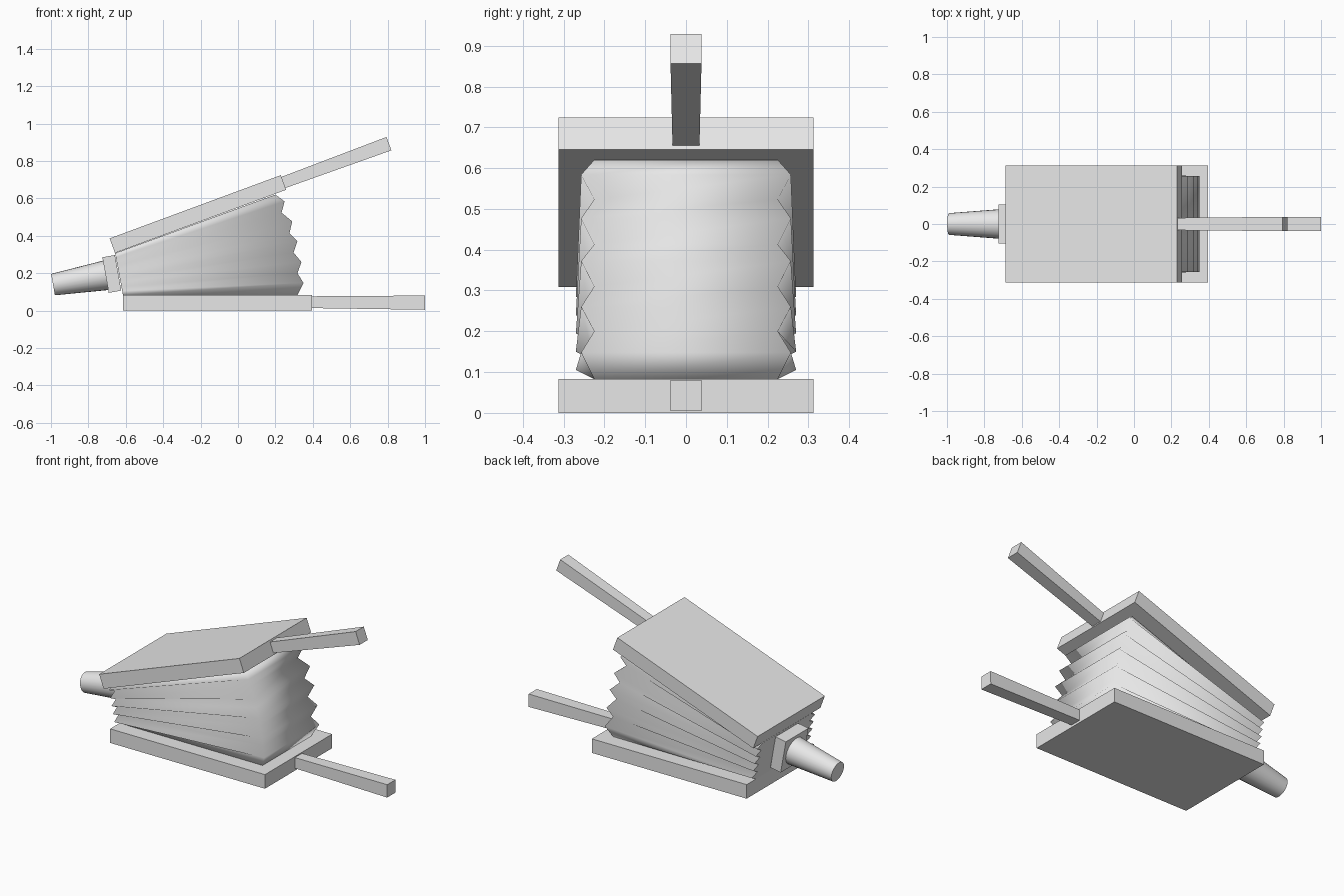
import bpy
import bmesh
from math import radians
from mathutils import Vector, Matrix

cube = bpy.data.objects.get("Cube")
if cube:
    bpy.data.objects.remove(cube, do_unlink=True)

# Single plain grey material
grey = bpy.data.materials.new("plain_grey")
grey.use_nodes = True
grey.diffuse_color = (0.8, 0.8, 0.8, 1)
grey.node_tree.nodes["Principled BSDF"].inputs["Base Color"].default_value = (0.8, 0.8, 0.8, 1)


def finish(name, bm):
    """Turn a bmesh into a named, coloured object."""
    bmesh.ops.recalc_face_normals(bm, faces=bm.faces)
    mesh = bpy.data.meshes.new(name)
    bm.to_mesh(mesh)
    bm.free()
    mesh.materials.append(grey)
    obj = bpy.data.objects.new(name, mesh)
    bpy.context.collection.objects.link(obj)
    return obj


def bar(name, start, end, start_size, end_size):
    """Straight, optionally tapered bar in the xz plane; sizes are (width, height)."""
    a, b = Vector((start[0], 0, start[1])), Vector((end[0], 0, end[1]))
    along = (b - a).normalized()
    side = Vector((0, 1, 0))
    up = along.cross(side)
    bm = bmesh.new()
    for centre, (w, h) in ((a, start_size), (b, end_size)):
        for sy in (-1, 1):
            for sz in (-1, 1):
                bm.verts.new(centre + side * sy * w / 2 + up * sz * h / 2)
    bmesh.ops.convex_hull(bm, input=bm.verts)
    bmesh.ops.dissolve_limit(bm, angle_limit=radians(1), verts=bm.verts, edges=bm.edges)
    return finish(name, bm)


# Boards and handles
board = (0.626, 0.083)
grip_root, grip_end = (0.066, 0.063), (0.076, 0.076)
bar("bottom_board", (-0.615, 0.0415), (0.395, 0.0415), board, board)
bar("bottom_handle", (0.39, 0.045), (1.0, 0.0425), grip_root, grip_end)
bar("top_board", (-0.672, 0.347), (0.243, 0.685), board, board)
bar("top_handle", (0.24, 0.684), (0.807, 0.8925), grip_root, grip_end)

# Nozzle block and tapered nozzle
block = (0.21, 0.193)
bar("nozzle_block", (-0.708, 0.19), (-0.641, 0.202), block, block)

tip, root = Vector((-0.989, 0, 0.139)), Vector((-0.705, 0, 0.189))
axis = root - tip
bm = bmesh.new()
bmesh.ops.create_cone(
    bm, cap_ends=True, segments=24, radius1=0.058, radius2=0.08, depth=axis.length,
    matrix=Matrix.Translation((tip + root) / 2) @ axis.to_track_quat("Z", "Y").to_matrix().to_4x4())
for f in bm.faces:
    f.smooth = len(f.verts) == 4
finish("nozzle", bm)

# Pleated leather: rings fan out from the hinge wall, alternating valley and peak
free_edge = [(0.318, 0.083), (0.35, 0.148), (0.318, 0.2), (0.339, 0.26), (0.297, 0.31),
             (0.318, 0.372), (0.275, 0.413), (0.29, 0.477), (0.233, 0.523), (0.249, 0.584),
             (0.2, 0.62)]
hinge_low, hinge_high = Vector((-0.615, 0, 0.083)), Vector((-0.657, 0, 0.307))
bm = bmesh.new()
rings = []
for i, (x, z) in enumerate(free_edge):
    hinge = hinge_low.lerp(hinge_high, i / (len(free_edge) - 1))
    hinge_w, free_w = (0.27, 0.257) if i % 2 else (0.225, 0.225)
    rings.append([bm.verts.new(p) for p in (
        (hinge.x, -hinge_w, hinge.z), (x, -free_w, z),
        (x, free_w, z), (hinge.x, hinge_w, hinge.z))])
for low, high in zip(rings, rings[1:]):
    for k in range(4):
        n = (k + 1) % 4
        face = bm.faces.new((low[k], low[n], high[n], high[k]))
        face.smooth = k < 3  # the hinge wall stays flat
finish("pleated_bellows", bm)
